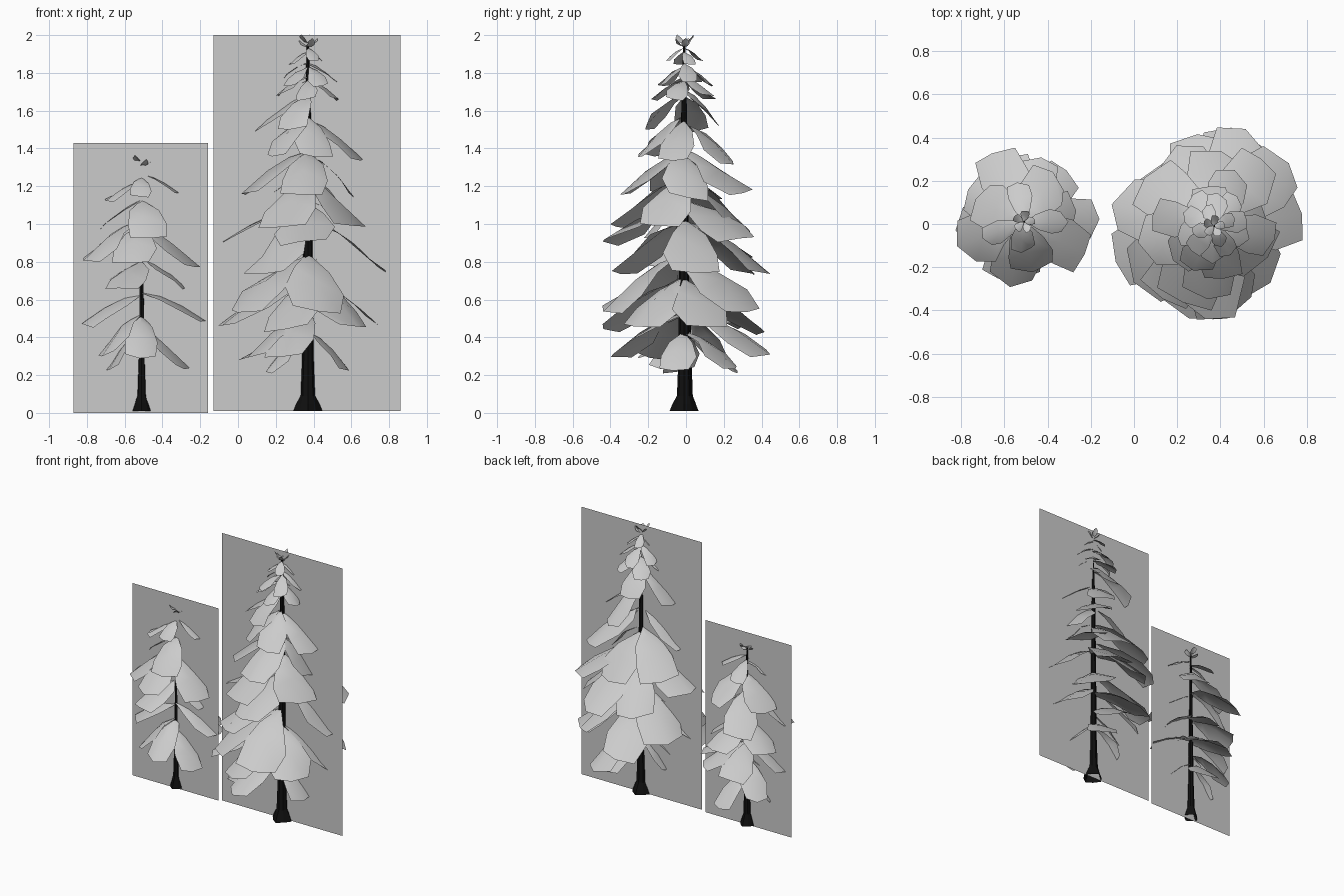
import bpy, bmesh, math, random
from mathutils import Vector

if "Cube" in bpy.data.objects:
    bpy.data.objects.remove(bpy.data.objects["Cube"])

random.seed(4)
bark = bpy.data.materials.new("dark_bark")
bark.diffuse_color = (0.005, 0.005, 0.005, 1)
bark.use_nodes = True
bark.node_tree.nodes["Principled BSDF"].inputs["Base Color"].default_value = bark.diffuse_color


def finish(bm, name, mat=None, smooth=False):
    me = bpy.data.meshes.new(name)
    bm.to_mesh(me)
    bm.free()
    ob = bpy.data.objects.new(name, me)
    bpy.context.collection.objects.link(ob)
    for p in me.polygons:
        p.use_smooth = smooth
    if mat:
        me.materials.append(mat)
    return ob


def trunk(name, x, y, profile, sides=8):
    """Flared trunk lofted from (height, radius) pairs."""
    bm = bmesh.new()
    prev = None
    for z, r in profile:
        ring = []
        for i in range(sides):
            a = 2 * math.pi * i / sides
            rr = r * (1 + 0.1 * (-1) ** i) if z < 0.06 else r
            ring.append(bm.verts.new((x + rr * math.cos(a), y + rr * math.sin(a), z)))
        if prev:
            for i in range(sides):
                j = (i + 1) % sides
                bm.faces.new((prev[i], prev[j], ring[j], ring[i]))
        prev = ring
    bm.faces.new(prev)
    finish(bm, name, bark)


# rows along a bough: distance, drop, half width, all as fractions
ROWS = [(0.04, 0.0, 0.12), (0.3, 0.14, 0.65), (0.62, 0.48, 1.0), (0.92, 0.88, 0.85)]


def bough(bm, x, y, az, z0, reach, drop, hw):
    """Drooping ridged leaf card with a ragged, pointed tip."""
    a = math.radians(az)
    out = Vector((math.cos(a), math.sin(a), 0))
    side = Vector((-math.sin(a), math.cos(a), 0))
    base = Vector((x, y, z0))
    up = Vector((0, 0, 1))
    roll = random.uniform(-0.2, 0.2)
    grid = []
    for k, (t, d, w) in enumerate(ROWS):
        row = []
        for s in (-1, 0, 1):
            tt, dd, ww = t, d * drop, w
            if s:
                tt += random.uniform(-0.09, 0.09)
                ww *= random.uniform(0.85, 1.1)
                dd += (0.36 + s * roll) * w * hw
            elif k == 3:
                tt, dd = 1.03, drop * 1.1
            row.append(bm.verts.new(base + out * reach * tt + side * s * ww * hw - up * dd))
        grid.append(row)
    for lo, hi in zip(grid, grid[1:]):
        for c in range(2):
            bm.faces.new((lo[c], hi[c], hi[c + 1], lo[c + 1]))


def foliage(name, x, y, boughs):
    bm = bmesh.new()
    for b in boughs:
        bough(bm, x, y, *b)
    finish(bm, name, smooth=True)


def card(name, x0, x1, z0, z1):
    """Flat upright card through the tree."""
    bm = bmesh.new()
    bm.faces.new([bm.verts.new(p) for p in
                  ((x0, 0, z0), (x1, 0, z0), (x1, 0, z1), (x0, 0, z1))])
    finish(bm, name)


# boughs by tier: height, half width, drop, then (azimuth, reach) pairs
BIG = [
    (0.43, 0.10, 0.18, ((-15, .22), (190, .22), (70, .28))),
    (0.54, 0.13, 0.21, ((-110, .40), (-150, .36), (80, .45))),
    (0.69, 0.15, 0.23, ((200, .47), (-45, .36), (20, .36), (100, .42), (-105, .43))),
    (0.84, 0.16, 0.27, ((-82, .42), (215, .44), (150, .40), (50, .42))),
    (0.99, 0.15, 0.25, ((8, .40), (72, .46), (-125, .40), (115, .40))),
    (1.11, 0.15, 0.18, ((168, .47), (-95, .42), (40, .44))),
    (1.22, 0.15, 0.23, ((-112, .37), (-30, .28), (145, .38), (85, .34))),
    (1.37, 0.13, 0.20, ((192, .35), (55, .37), (-95, .33), (5, .24))),
    (1.54, 0.10, 0.19, ((-12, .28), (70, .27), (-140, .24), (-80, .24))),
    (1.68, 0.09, 0.17, ((-115, .22), (170, .28), (95, .18))),
]
SMALL = [
    (0.43, 0.09, 0.19, ((-32, .26), (80, .26), (200, .18))),
    (0.52, 0.09, 0.20, ((-92, .26), (-145, .25), (140, .26))),
    (0.63, 0.11, 0.14, ((187, .31), (2, .34), (50, .30), (105, .30))),
    (0.80, 0.11, 0.13, ((-115, .28), (12, .24), (150, .29), (75, .30))),
    (1.00, 0.12, 0.19, ((-102, .30), (-160, .32), (-28, .31), (115, .34))),
    (1.14, 0.11, 0.18, ((-80, .23), (60, .26), (155, .24))),
    (1.24, 0.06, 0.09, ((0, .20), (-158, .20), (-95, .14), (100, .18))),
]


def expand(tiers):
    """Flatten tiers into boughs, each nudged up or down the trunk."""
    return [(az, z + random.uniform(-0.02, 0.03), r, drop, hw)
            for z, hw, drop, items in tiers for az, r in items]


def crown(rings):
    """Small whorls at the tip: height, count, reach, drop, width, turn."""
    return [(turn + 360 * i / n, z + 0.02 * (i % 2), r, d, w)
            for z, n, r, d, w, turn in rings for i in range(n)]


# large tree
trunk("large_trunk", 0.37, -0.01, [(0.01, 0.07), (0.05, 0.055), (0.09, 0.038), (0.3, 0.03),
                                   (0.8, 0.026), (1.4, 0.02), (1.95, 0.006)])
foliage("large_boughs", 0.37, -0.01, expand(BIG) + crown([
    (1.76, 5, 0.17, 0.09, 0.06, -20), (1.83, 5, 0.15, 0.09, 0.05, -60),
    (1.91, 4, 0.10, 0.06, 0.035, 20), (1.94, 5, 0.05, -0.04, 0.02, 10)]))
card("large_card", -0.13, 0.86, 0.01, 2.0)

# small tree
trunk("small_trunk", -0.51, 0.01, [(0.01, 0.05), (0.05, 0.038), (0.09, 0.026), (0.3, 0.019),
                                   (0.7, 0.014), (1.32, 0.005)])
foliage("small_boughs", -0.51, 0.01, expand(SMALL) + crown([
    (1.31, 5, 0.05, -0.03, 0.02, 10)]))
card("small_card", -0.87, -0.16, 0.0, 1.43)
